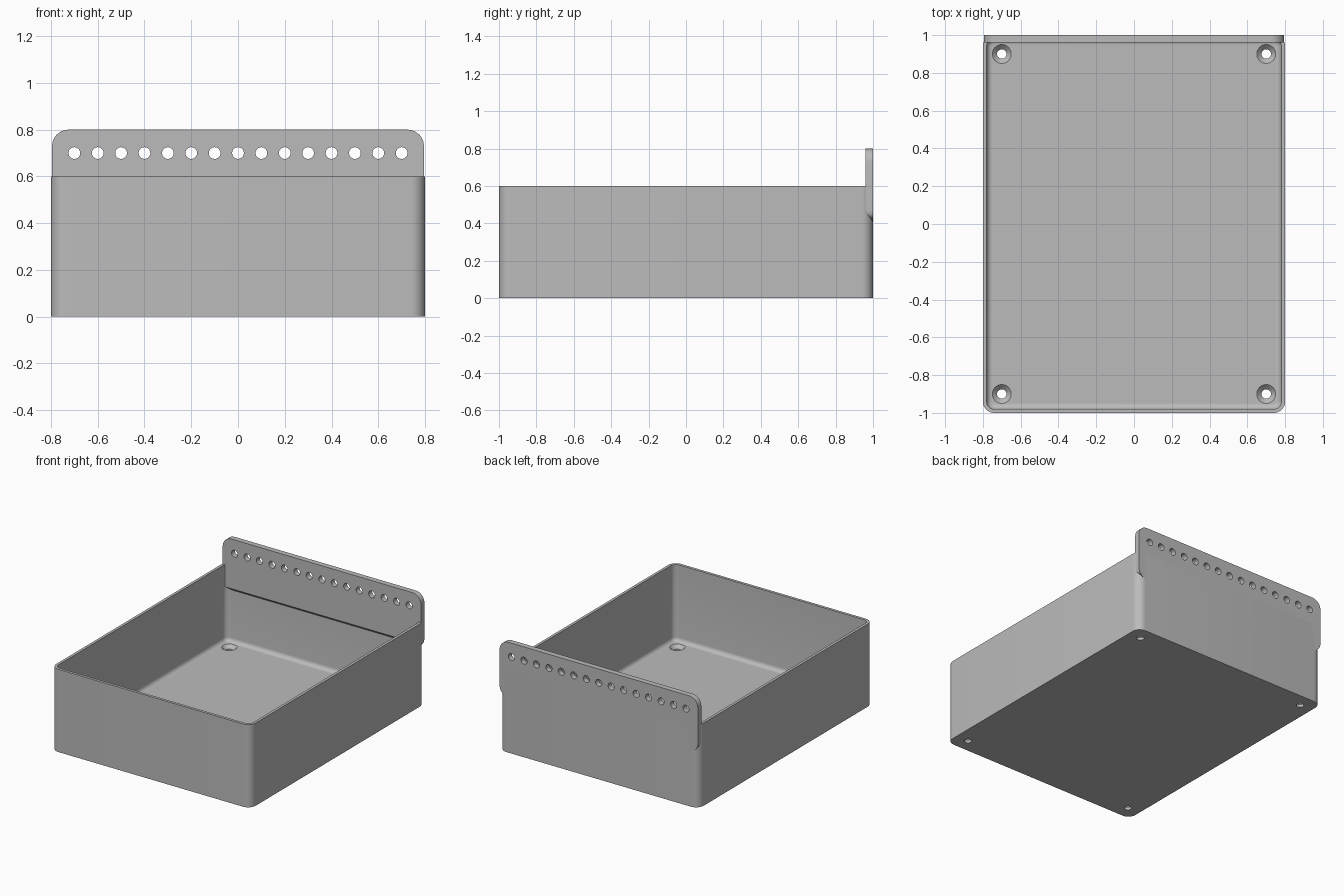
import bpy, bmesh, math

if "Cube" in bpy.data.objects:
    bpy.data.objects.remove(bpy.data.objects["Cube"], do_unlink=True)

WIDTH, DEPTH, HEIGHT = 1.6, 2.0, 0.6
WALL, FLOOR, CORNER, FILLET = 0.02, 0.045, 0.06, 0.03

grey = bpy.data.materials.new("plain grey")
grey.use_nodes = True
colour = (0.5, 0.5, 0.5, 1)
grey.diffuse_color = colour
grey.node_tree.nodes["Principled BSDF"].inputs["Base Color"].default_value = colour


def rounded_rect(w, h, r, steps=10):
    """Outline of a rounded rectangle, anticlockwise."""
    pts = []
    for i, (sx, sy) in enumerate([(1, 1), (-1, 1), (-1, -1), (1, -1)]):
        for k in range(steps + 1):
            a = math.pi / 2 * (i + k / steps)
            pts.append((sx * (w / 2 - r) + r * math.cos(a),
                        sy * (h / 2 - r) + r * math.sin(a)))
    return pts


def loft(name, rings):
    """Skin a list of matching point rings and cap both ends."""
    bm = bmesh.new()
    loops = [[bm.verts.new(p) for p in ring] for ring in rings]
    n = len(loops[0])
    for a, b in zip(loops, loops[1:]):
        for i in range(n):
            j = (i + 1) % n
            bm.faces.new((a[i], a[j], b[j], b[i]))
    bm.faces.new(loops[0][::-1])
    bm.faces.new(loops[-1])
    bmesh.ops.recalc_face_normals(bm, faces=bm.faces)
    mesh = bpy.data.meshes.new(name)
    bm.to_mesh(mesh)
    bm.free()
    obj = bpy.data.objects.new(name, mesh)
    bpy.context.collection.objects.link(obj)
    mesh.materials.append(grey)
    return obj


def circle(r, to_point, sides=32):
    return [to_point(r * math.cos(t), r * math.sin(t))
            for t in (2 * math.pi * i / sides for i in range(sides))]


def cut(obj, cutters):
    """Subtract every cutter, then bake and smooth."""
    bpy.context.view_layer.objects.active = obj
    for c in cutters:
        mod = obj.modifiers.new("hole", "BOOLEAN")
        mod.operation, mod.solver, mod.object = "DIFFERENCE", "EXACT", c
        bpy.ops.object.modifier_apply(modifier=mod.name)
        bpy.data.objects.remove(c, do_unlink=True)
    bpy.ops.object.select_all(action="DESELECT")
    obj.select_set(True)
    bpy.ops.object.shade_smooth_by_angle(angle=math.radians(30))


# Tray: outer wall, rim, inner wall and a filleted floor in one skin
def tray_ring(inset, z):
    return [(x, y, z) for x, y in
            rounded_rect(WIDTH - 2 * inset, DEPTH - 2 * inset, CORNER - inset)]


rings = [tray_ring(0, 0), tray_ring(0, HEIGHT), tray_ring(WALL, HEIGHT)]
for k in range(7):
    a = math.pi / 2 * k / 6
    rings.append(tray_ring(WALL + FILLET * (1 - math.cos(a)),
                           FLOOR + FILLET * (1 - math.sin(a))))
tray = loft("tray", rings)

# Countersunk screw holes in the floor corners
screw_profile = [(0.025, -0.1), (0.025, FLOOR - 0.025), (0.05, FLOOR), (0.05, FLOOR + 0.05)]
cut(tray, [loft("screw_cutter", [
    circle(r, lambda u, v: (sx * 0.7 + u, sy * 0.9 + v, z)) for r, z in screw_profile])
    for sx in (-1, 1) for sy in (-1, 1)])

# Back plate: rounded corners, underside sloping up towards the inside
outline = rounded_rect(1.59, 0.4, 0.07)
back = [(x, 1.0, 0.6 + z) for x, z in outline]
front = [(x, 0.96, max(0.6 + z, 0.44)) for x, z in outline]
plate = loft("back_plate", [back, front])

# Row of fifteen holes through the plate
cut(plate, [loft("row_cutter", [
    circle(0.025, lambda u, v: (i * 0.1 + u, y, 0.7 + v)) for y in (0.9, 1.1)])
    for i in range(-7, 8)])
